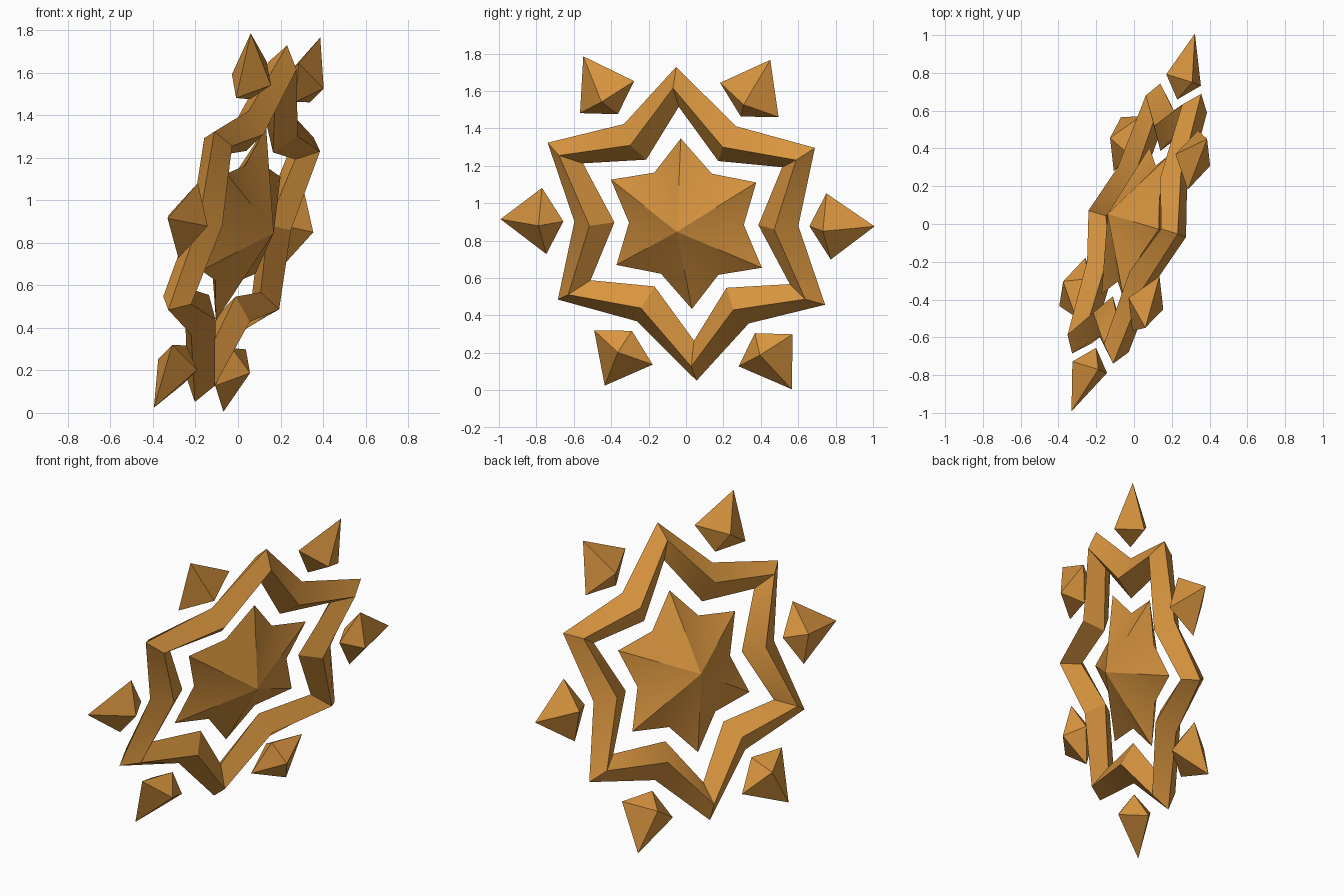
import bpy, bmesh
from math import cos, sin, pi, radians
from mathutils import Vector

if "Cube" in bpy.data.objects:
    bpy.data.objects.remove(bpy.data.objects["Cube"])

# Tilted frame of the ornament: up and side lie in its plane, out is its axis
CENTRE = Vector((0.014, 0.002, 0.89))
UP = Vector((0.25, -0.063, 0.966)).normalized()
SIDE = Vector((0.31, 0.95, -0.02))
SIDE = (SIDE - UP * SIDE.dot(UP)).normalized()
OUT = SIDE.cross(UP)

amber = bpy.data.materials.new("amber")
amber.use_nodes = True
colour = (0.69, 0.30, 0.05, 1)
amber.diffuse_color = colour
amber.node_tree.nodes["Principled BSDF"].inputs["Base Color"].default_value = colour


def polar(step, radius, height=0.0, across=0.0):
    """Point at a multiple of 30 degrees, raised along the axis."""
    a = step * pi / 6
    ray = UP * cos(a) + SIDE * sin(a)
    tangent = SIDE * cos(a) - UP * sin(a)
    return CENTRE + ray * radius + tangent * across + OUT * height


def finish(name, bm):
    """Make the object, softening shallow creases and keeping the rest sharp."""
    bmesh.ops.recalc_face_normals(bm, faces=bm.faces)
    mesh = bpy.data.meshes.new(name)
    bm.to_mesh(mesh)
    bm.free()
    mesh.shade_smooth()
    mesh.set_sharp_from_angle(angle=radians(30))
    mesh.materials.append(amber)
    bpy.context.collection.objects.link(bpy.data.objects.new(name, mesh))


def bipyramid(name, rim, apexes):
    """Closed rim joined to a point on either side."""
    bm = bmesh.new()
    ring = [bm.verts.new(p) for p in rim]
    for apex in apexes:
        top = bm.verts.new(apex)
        for i, v in enumerate(ring):
            bm.faces.new((v, ring[(i + 1) % len(ring)], top))
    finish(name, bm)


# Faceted six-pointed star in the middle
bipyramid("centre_star",
          [polar(i, 0.323 if i % 2 else 0.472) for i in range(12)],
          [polar(0, 0, 0.168), polar(0, 0, -0.168)])

# Star-shaped frame with a diamond cross-section (radius, height)
tip = [(0.868, 0), (0.77, 0.075), (0.647, 0), (0.77, -0.068)]
notch = [(0.63, 0), (0.52, 0.08), (0.405, 0), (0.52, -0.075)]
bm = bmesh.new()
loops = [[bm.verts.new(polar(i, r, h)) for r, h in (notch if i % 2 else tip)]
         for i in range(12)]
for i in range(12):
    a, b = loops[i], loops[(i + 1) % 12]
    for j in range(4):
        k = (j + 1) % 4
        bm.faces.new((a[j], a[k], b[k], b[j]))
finish("star_frame", bm)

# Six pointed crystals floating outside the notches
for n in range(6):
    s = 2 * n + 1
    rim = [polar(s, 0.80, 0, 0.183), polar(s, 0.80, 0.1),
           polar(s, 0.80, 0, -0.183), polar(s, 0.80, -0.1)]
    bipyramid("crystal_%d" % (n + 1), rim,
              [polar(s, 1.052, -0.02), polar(s, 0.692)])
